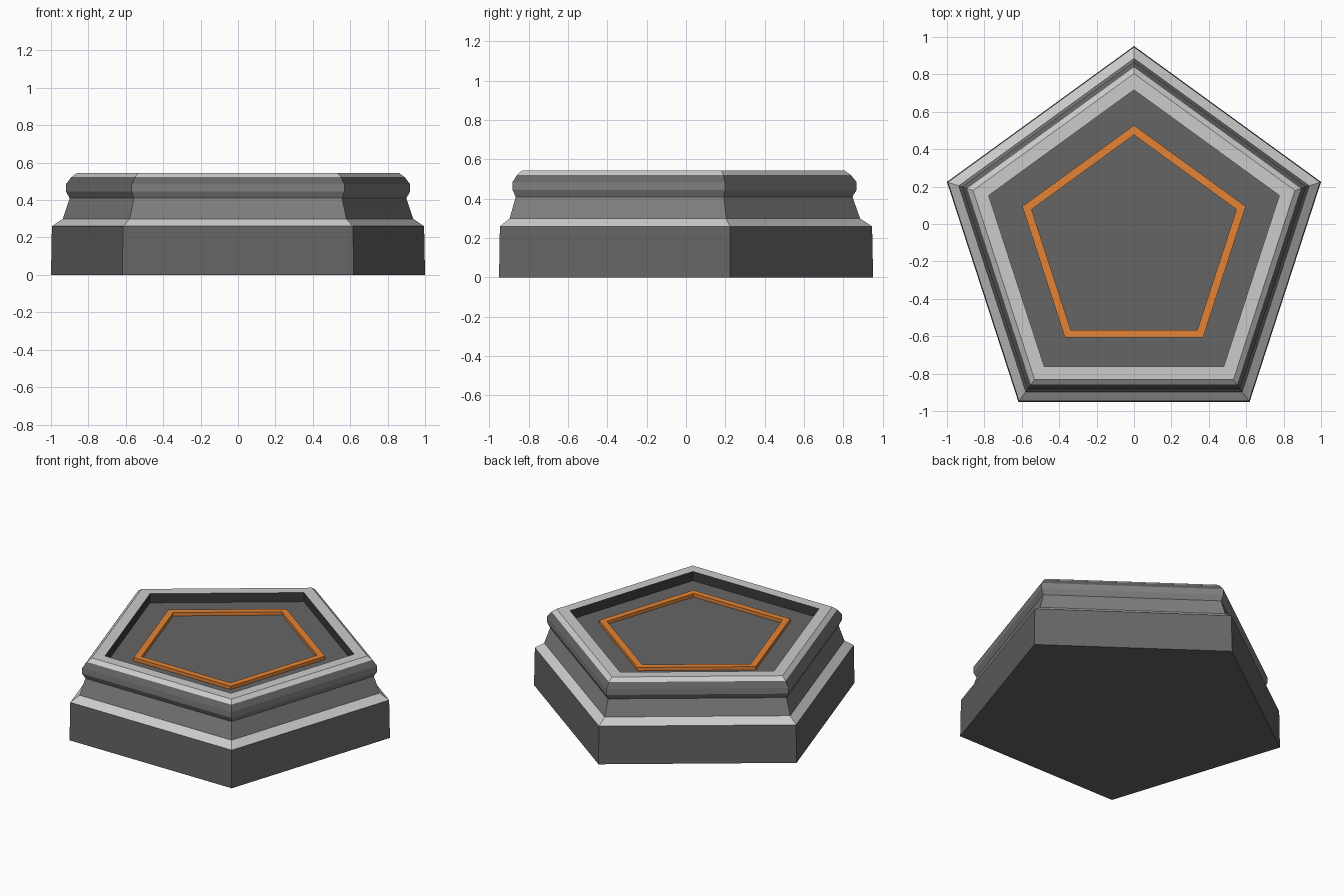
import bpy, bmesh
from math import sin, cos, radians

if "Cube" in bpy.data.objects:
    bpy.data.objects.remove(bpy.data.objects["Cube"])

CENTER_Y = -0.1
HALF = sin(radians(72))  # half-width of a unit-radius pentagon


def material(name, r, g, b):
    mat = bpy.data.materials.new(name)
    mat.diffuse_color = (r, g, b, 1)
    mat.use_nodes = True
    mat.node_tree.nodes["Principled BSDF"].inputs["Base Color"].default_value = mat.diffuse_color
    return mat


def pentagon_lathe(name, profile, materials, bands=None, closed=False):
    """Sweep (radius, z) points around a pentagon; bands = material per profile step."""
    bm = bmesh.new()
    angles = [radians(90 + 72 * i) for i in range(5)]
    rings = [[bm.verts.new((r * cos(a), r * sin(a) + CENTER_Y, z)) for a in angles]
             for r, z in profile]
    pairs = list(zip(rings, rings[1:]))
    if closed:
        pairs.append((rings[-1], rings[0]))
    else:
        bm.faces.new(rings[0])
        bm.faces.new(rings[-1])
    for k, (low, high) in enumerate(pairs):
        for i in range(5):
            j = (i + 1) % 5
            face = bm.faces.new((low[i], low[j], high[j], high[i]))
            face.material_index = bands[k] if bands else 0
    bmesh.ops.recalc_face_normals(bm, faces=bm.faces)
    mesh = bpy.data.meshes.new(name)
    bm.to_mesh(mesh)
    bm.free()
    for mat in materials:
        mesh.materials.append(mat)
    obj = bpy.data.objects.new(name, mesh)
    bpy.context.collection.objects.link(obj)
    return obj


dark = material("dark_stone", 0.13, 0.13, 0.13)
mid = material("mid_stone", 0.21, 0.21, 0.21)
light = material("light_trim", 0.6, 0.6, 0.6)
black = material("recess_shadow", 0.045, 0.045, 0.045)
orange = material("orange", 0.78, 0.23, 0.035)

# Moulded pedestal with a recessed top, profile given as half-width and height
FLOOR = 0.482
base_profile = [(1.0, 0), (0.995, 0.26), (0.937, 0.30), (0.90, 0.41),
                (0.92, 0.445), (0.92, 0.485), (0.892, 0.522), (0.86, 0.545),
                (0.777, 0.545), (0.777, FLOOR)]
# Steps: plinth, ledge, cove, lower bead, bead, upper bead, chamfer, rim, recess wall
pentagon_lathe("pedestal", [(w / HALF, z) for w, z in base_profile],
               [dark, mid, light, black], [0, 2, 1, 1, 1, 0, 2, 2, 3])

# Orange inlay ring on the recessed floor
pentagon_lathe("inlay_ring", [(0.628, FLOOR - 0.01), (0.628, 0.505),
                              (0.576, 0.505), (0.576, FLOOR - 0.01)], [orange], closed=True)
